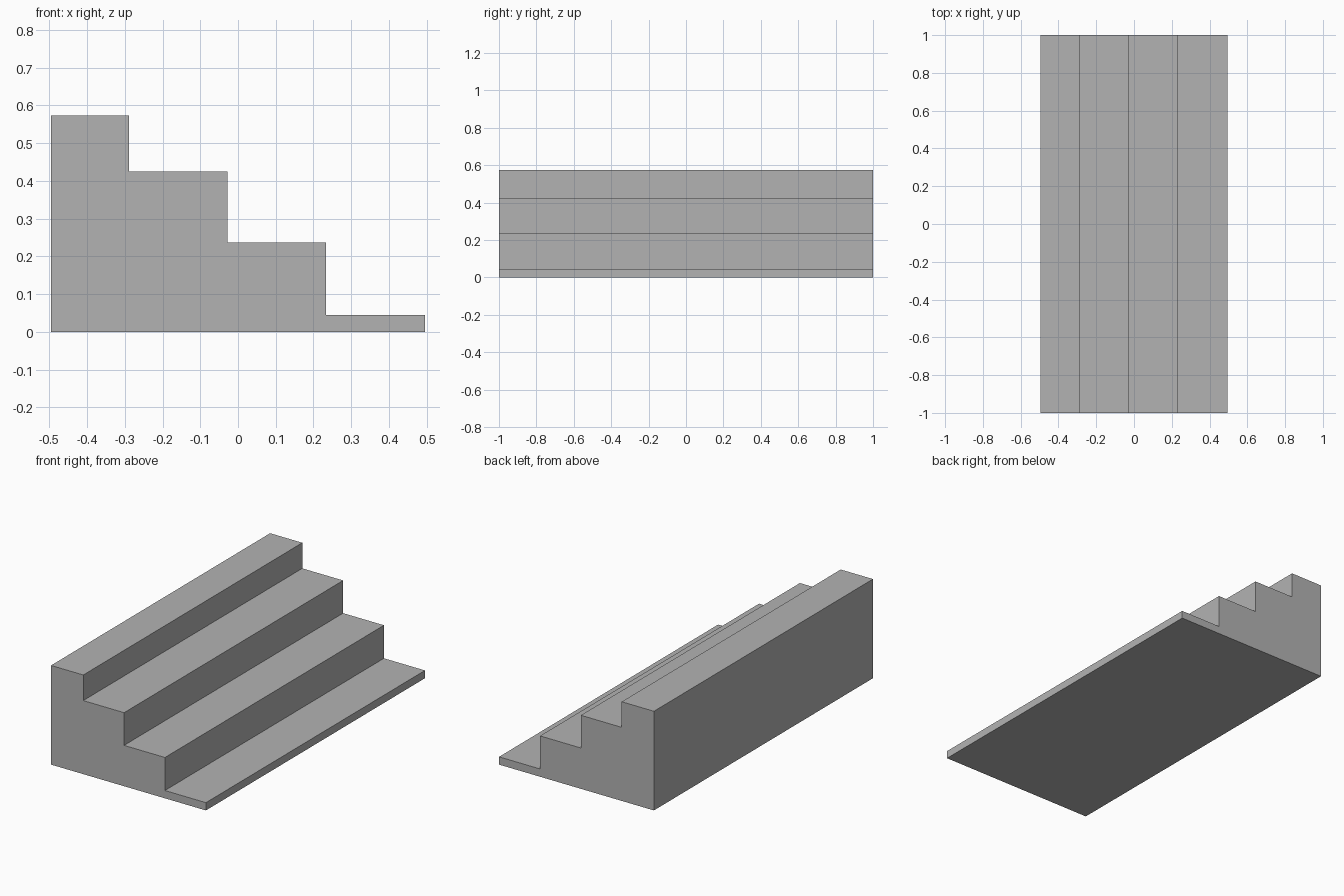
import bpy
import bmesh

cube = bpy.data.objects.get("Cube")
if cube:
    bpy.data.objects.remove(cube, do_unlink=True)

# Single flat grey
GREY = (0.45, 0.45, 0.45, 1)
mat = bpy.data.materials.new("stone_grey")
mat.use_nodes = True
mat.diffuse_color = GREY
bsdf = next(n for n in mat.node_tree.nodes if n.type == "BSDF_PRINCIPLED")
bsdf.inputs["Base Color"].default_value = GREY

# Steps: outer edge x and tread height, top to bottom
BACK = -0.495
STEPS = [(-0.289, 0.573), (-0.028, 0.425), (0.233, 0.236), (0.495, 0.045)]
HALF_WIDTH = 1.0

# Side profile of the staircase
profile = [(BACK, 0)]
x = BACK
for edge, height in STEPS:
    profile += [(x, height), (edge, height)]
    x = edge
profile.append((x, 0))

# Extrude the profile along the width of the stairs
bm = bmesh.new()
side = bm.faces.new([bm.verts.new((px, -HALF_WIDTH, pz)) for px, pz in profile])
extruded = bmesh.ops.extrude_face_region(bm, geom=[side], use_keep_orig=True)
moved = [v for v in extruded["geom"] if isinstance(v, bmesh.types.BMVert)]
bmesh.ops.translate(bm, verts=moved, vec=(0, 2 * HALF_WIDTH, 0))
bmesh.ops.recalc_face_normals(bm, faces=bm.faces)

mesh = bpy.data.meshes.new("staircase")
bm.to_mesh(mesh)
bm.free()
mesh.materials.append(mat)
bpy.context.collection.objects.link(bpy.data.objects.new("staircase", mesh))
